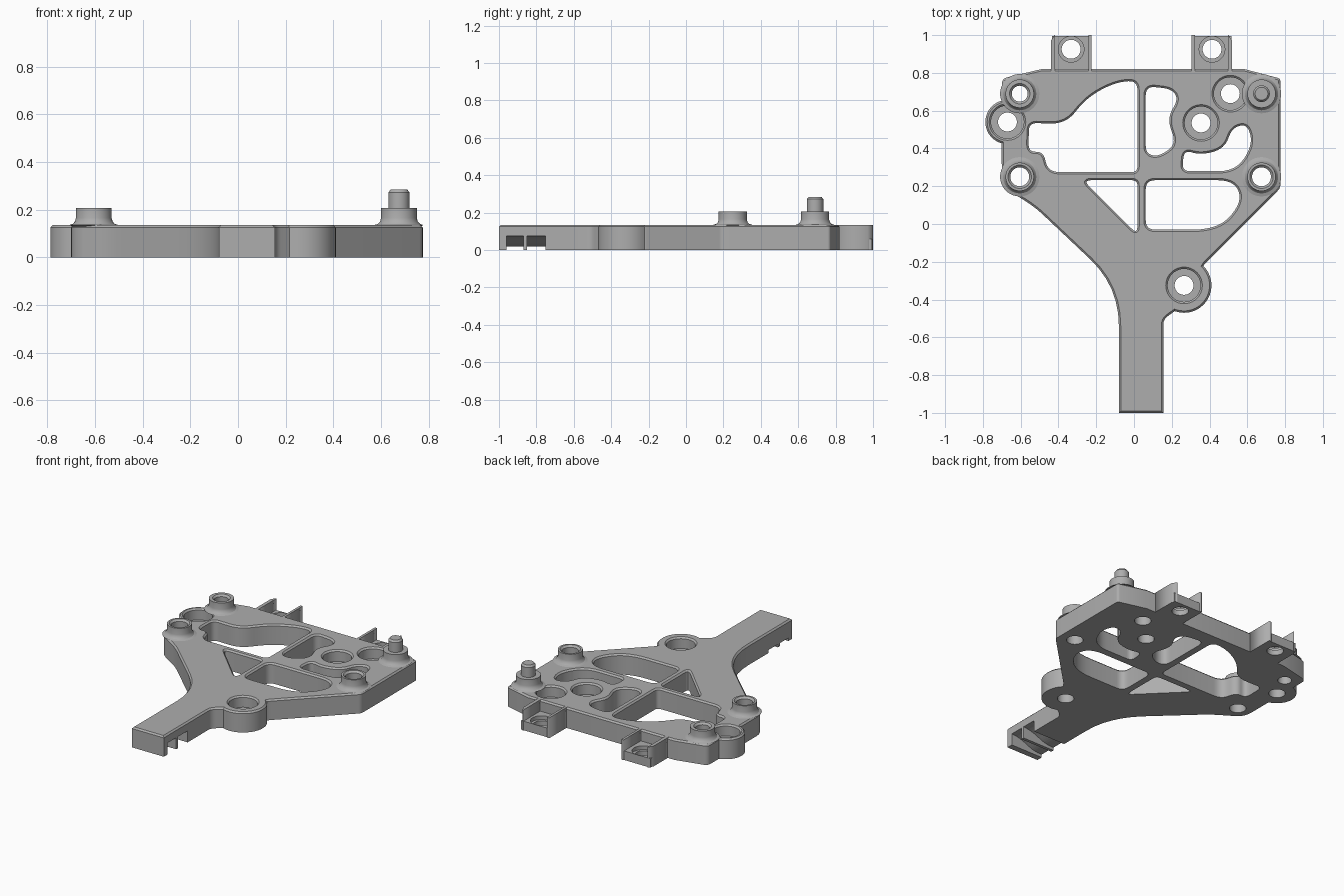
import bpy, bmesh
from math import sin, cos, radians, pi
from mathutils import Vector

cube = bpy.data.objects.get("Cube")
if cube:
    bpy.data.objects.remove(cube, do_unlink=True)

grey = bpy.data.materials.new("plain_grey")
grey.use_nodes = True
grey.diffuse_color = (0.42, 0.42, 0.42, 1)
grey.node_tree.nodes["Principled BSDF"].inputs["Base Color"].default_value = grey.diffuse_color

TOP = 0.135
BOSS_TOP = 0.207


def arc(cx, cy, r, a0, a1, n=24):
    step = (a1 - a0) / n
    return [(cx + r * cos(radians(a0 + i * step)), cy + r * sin(radians(a0 + i * step)))
            for i in range(n + 1)]


def circle(cx, cy, r):
    return arc(cx, cy, r, 0, 360, 40)[:-1]


def soften(points, default=0.0, n=6):
    """Round each corner of a loop; a third value sets its own setback."""
    out = []
    for i, p in enumerate(points):
        c = Vector(p[:2])
        a, b = Vector(points[i - 1][:2]), Vector(points[(i + 1) % len(points)][:2])
        t = p[2] if len(p) > 2 else default
        if t == 0:
            out.append(c)
            continue
        s = c + (a - c).normalized() * min(t, (a - c).length * 0.49)
        e = c + (b - c).normalized() * min(t, (b - c).length * 0.49)
        for k in range(n + 1):
            u = k / n
            out.append(s * (1 - u) ** 2 + c * 2 * u * (1 - u) + e * u * u)
    return out


def finish(name, bm):
    bmesh.ops.recalc_face_normals(bm, faces=bm.faces)
    mesh = bpy.data.meshes.new(name)
    bm.to_mesh(mesh)
    bm.free()
    ob = bpy.data.objects.new(name, mesh)
    bpy.context.collection.objects.link(ob)
    mesh.materials.append(grey)
    return ob


def smooth(ob):
    bpy.ops.object.select_all(action='DESELECT')
    ob.select_set(True)
    bpy.context.view_layer.objects.active = ob
    bpy.ops.object.shade_smooth_by_angle(angle=radians(30))


def plate(name, loops, z0, z1, chamfer=0.0):
    """Flat part with holes, chamfered along its upper edges."""
    curve = bpy.data.curves.new(name, 'CURVE')
    curve.dimensions = '2D'
    curve.fill_mode = 'BOTH'
    curve.extrude = (z1 - z0) / 2 - chamfer
    curve.bevel_depth = chamfer
    curve.bevel_resolution = 0
    curve.offset = -chamfer
    for loop in loops:
        spline = curve.splines.new('POLY')
        spline.points.add(len(loop) - 1)
        for point, p in zip(spline.points, loop):
            point.co = (p[0], p[1], 0, 1)
        spline.use_cyclic_u = True
    temp = bpy.data.objects.new(name, curve)
    bpy.context.collection.objects.link(temp)
    mesh = bpy.data.meshes.new_from_object(temp.evaluated_get(bpy.context.evaluated_depsgraph_get()))
    bpy.data.objects.remove(temp)
    bpy.data.curves.remove(curve)
    bm = bmesh.new()
    bm.from_mesh(mesh)
    bpy.data.meshes.remove(mesh)
    bmesh.ops.remove_doubles(bm, verts=bm.verts, dist=0.0002)
    for v in bm.verts:
        v.co.z = z0 if v.co.z < 0 else v.co.z + (z0 + z1) / 2
    return finish(name, bm)


def lathe(name, cx, cy, profile, closed=True):
    bm = bmesh.new()
    vs = [bm.verts.new((cx + r, cy, z)) for r, z in profile]
    edges = [bm.edges.new(pair) for pair in zip(vs, vs[1:])]
    if closed:
        edges.append(bm.edges.new((vs[-1], vs[0])))
    bmesh.ops.spin(bm, geom=vs + edges, cent=(cx, cy, 0), axis=(0, 0, 1),
                   angle=2 * pi, steps=40, use_duplicate=False)
    bmesh.ops.remove_doubles(bm, verts=bm.verts, dist=0.0002)
    smooth(finish(name, bm))


# Plate outline and its lightening windows
outline = soften(
    [(0.585, 0.82), (-0.49, 0.82), (-0.70, 0.77, 0.03)]
    + arc(-0.67, 0.54, 0.117, 105, 255)
    + [(-0.70, 0.2, 0.06), (-0.525, 0.09, 0.06), (-0.08, -0.33, 0.21),
       (-0.08, -1), (0.155, -1), (0.155, -0.505, 0.03)]
    + arc(0.265, -0.325, 0.145, -110, 45)
    + [(0.375, -0.21, 0.02), (0.775, 0.19, 0.02), (0.775, 0.77, 0.015)])

large_window = soften([
    (0.018, 0.76, 0.05), (-0.10, 0.75, 0.09), (-0.25, 0.67, 0.1), (-0.36, 0.53, 0.08),
    (-0.555, 0.535, 0.04), (-0.56, 0.38, 0.05), (-0.48, 0.385, 0.05),
    (-0.455, 0.275, 0.06), (0.018, 0.275, 0.03)])
narrow_window = soften([
    (0.062, 0.73, 0.05), (0.20, 0.715, 0.05), (0.235, 0.66, 0.05), (0.175, 0.56, 0.06),
    (0.225, 0.42, 0.06), (0.125, 0.355, 0.05), (0.062, 0.375, 0.04)], 0.05)
hook_window = soften([
    (0.255, 0.28, 0.04), (0.265, 0.39, 0.04), (0.36, 0.365, 0.06), (0.48, 0.40, 0.09),
    (0.52, 0.51, 0.05), (0.60, 0.53, 0.05), (0.63, 0.42, 0.09), (0.54, 0.28, 0.09)])
triangle_window = soften([
    (-0.27, 0.232, 0.045), (0.018, 0.232, 0.03), (0.018, -0.055, 0.045)])
wide_window = soften([
    (0.062, 0.232, 0.05), (0.53, 0.232, 0.09), (0.575, 0.12, 0.09),
    (0.45, -0.03, 0.14), (0.062, -0.03, 0.05)])

sunk_holes = [(-0.67, 0.54), (0.355, 0.535), (0.265, -0.325), (0.51, 0.69)]
bosses = [(-0.605, 0.69, 0.042), (-0.605, 0.25, 0.05), (0.675, 0.25, 0.05)]
pin_x, pin_y = 0.675, 0.69

loops = [outline, large_window, narrow_window, hook_window, triangle_window, wide_window]
loops += [circle(x, y, 0.087) for x, y in sunk_holes]
loops += [circle(x, y, 0.06) for x, y, r in bosses]
base = plate("base_plate", loops, 0, TOP, 0.01)

# Two sloped slots under the end of the arm
for i, (y0, y1) in enumerate([(-0.96, -0.87), (-0.85, -0.75)]):
    section = soften([(0.2, -0.02), (0.2, 0.078), (0.1, 0.075, 0.08), (-0.02, 0.02, 0.05),
                      (-0.12, 0.02), (-0.12, -0.02)])
    bm = bmesh.new()
    face = bm.faces.new([bm.verts.new((p[0], y0, p[1])) for p in section])
    moved = bmesh.ops.extrude_face_region(bm, geom=[face])["geom"]
    bmesh.ops.translate(bm, vec=(0, y1 - y0, 0),
                        verts=[g for g in moved if isinstance(g, bmesh.types.BMVert)])
    cutter = finish(f"slot_cutter_{i + 1}", bm)
    cutter.hide_render = True
    cutter.hide_set(True)
    cut = base.modifiers.new("arm_slot", 'BOOLEAN')
    cut.operation = 'DIFFERENCE'
    cut.solver = 'EXACT'
    cut.object = cutter
smooth(base)

# Floors of the counterbored holes
for i, (x, y) in enumerate(sunk_holes):
    lathe(f"counterbore_floor_{i + 1}", x, y,
          [(0.05, 0), (0.05, 0.06), (0.089, 0.06), (0.089, 0)])

# Hollow bosses with flared feet
flare = [(0.075, BOSS_TOP), (0.075, 0.165), (0.079, 0.15), (0.088, 0.14), (0.104, TOP)]
for i, (x, y, r) in enumerate(bosses):
    lathe(f"boss_{i + 1}", x, y,
          [(r, 0), (r, BOSS_TOP - 0.012), (r + 0.012, BOSS_TOP)] + flare + [(0.062, 0.12), (0.062, 0)])

# Solid boss carrying the locating pin
lathe("pin_boss", pin_x, pin_y,
      [(0, 0.285), (0.034, 0.285), (0.044, 0.272), (0.044, BOSS_TOP)] + flare + [(0, TOP - 0.01)],
      closed=False)

# Rear mounting tabs: low drilled floor between two side walls
for side, name in ((-1, "right"), (1, "left")):
    def across(points):
        return [(0.04 + side * x, y) for x, y in points]
    hole_x = 0.04 + side * 0.373
    floor = across([(0.27, 0.81), (0.475, 0.81), (0.475, 0.995), (0.27, 0.995)])
    smooth(plate(f"{name}_tab_floor", [floor, circle(hole_x, 0.925, 0.068)], 0, 0.06))
    lathe(f"{name}_tab_seat", hole_x, 0.925,
          [(0.05, 0), (0.05, 0.035), (0.07, 0.035), (0.07, 0)])
    plate(f"{name}_tab_inner_wall",
          [across([(0.265, 0.80), (0.282, 0.80), (0.282, 1), (0.265, 1)])], 0, TOP)
    plate(f"{name}_tab_outer_wall",
          [across([(0.457, 0.80), (0.48, 0.80), (0.48, 0.97), (0.46, 1), (0.457, 1)])], 0, TOP)
